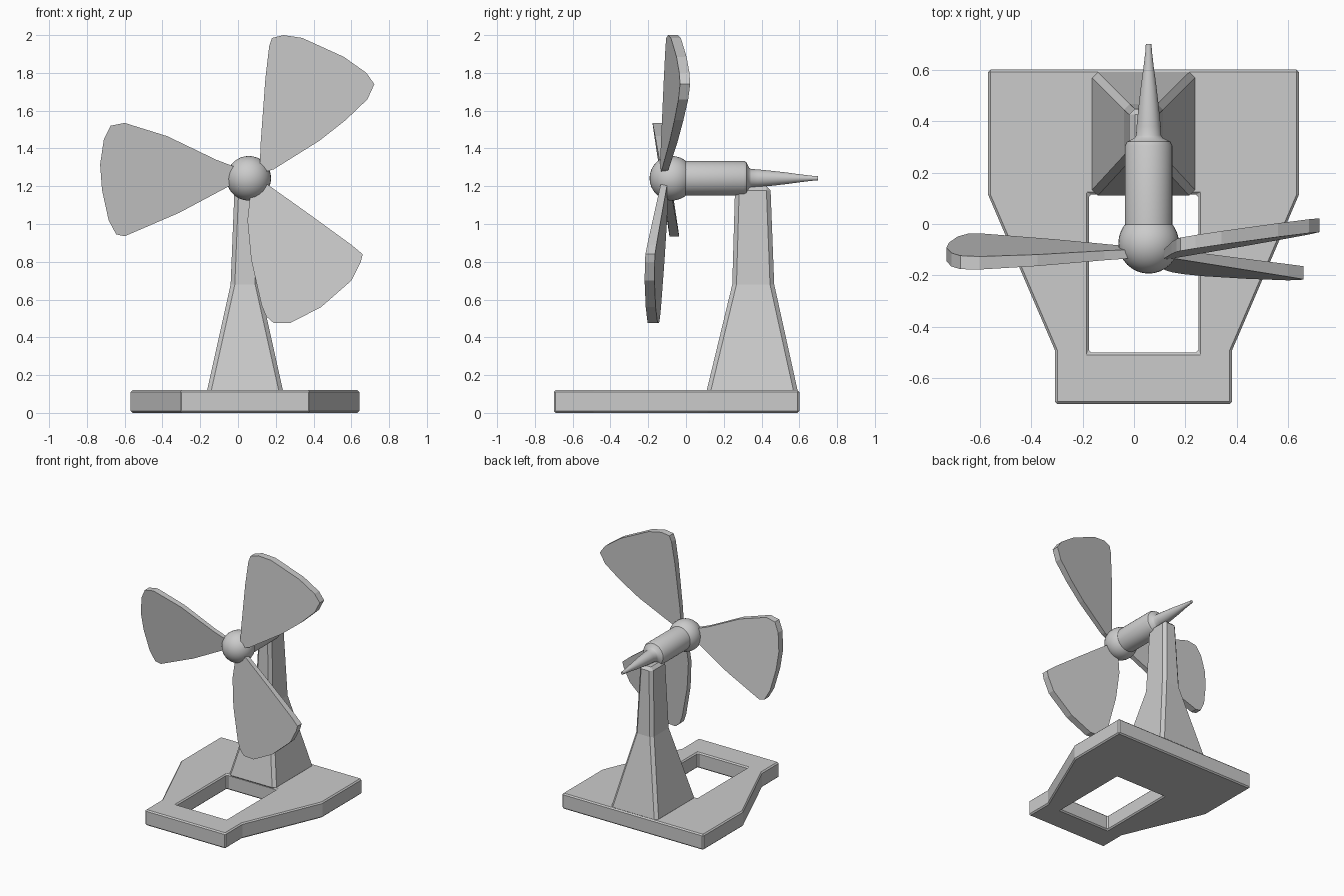
import bpy, bmesh, math
from mathutils import Matrix

if "Cube" in bpy.data.objects:
    bpy.data.objects.remove(bpy.data.objects["Cube"])

BASE_X, AXIS_X, AXIS_Z = 0.037, 0.057, 1.242


def finish(name, bm, bevel=0, smooth=None):
    bmesh.ops.recalc_face_normals(bm, faces=bm.faces)
    me = bpy.data.meshes.new(name)
    bm.to_mesh(me)
    bm.free()
    ob = bpy.data.objects.new(name, me)
    bpy.context.collection.objects.link(ob)
    if smooth:
        me.polygons.foreach_set("use_smooth", [True] * len(me.polygons))
        me.set_sharp_from_angle(angle=math.radians(smooth))
    if bevel:
        mod = ob.modifiers.new("chamfer", "BEVEL")
        mod.width, mod.segments = bevel, 1
        mod.limit_method = "ANGLE"
    return ob


# Base plate: wide rear slab, two tapering arms and a front bar around an opening
rear = [(-.605, .6), (-.605, .115), (-.213, .115), (.213, .115), (.605, .115), (.605, .6)]
arm = [(.213, .115), (.213, -.5), (.345, -.49), (.605, .115)]
front = [(-.213, -.5), (-.345, -.49), (-.345, -.7), (.345, -.7), (.345, -.49), (.213, -.5)]
bm = bmesh.new()
for poly in (rear, arm, [(-x, y) for x, y in reversed(arm)], front):
    bm.faces.new([bm.verts.new((BASE_X + x, y, 0)) for x, y in poly])
bmesh.ops.remove_doubles(bm, verts=bm.verts, dist=1e-4)
bmesh.ops.recalc_face_normals(bm, faces=bm.faces)
ext = bmesh.ops.extrude_face_region(bm, geom=bm.faces[:], use_keep_orig=True)
bmesh.ops.translate(bm, vec=(0, 0, .12),
                    verts=[g for g in ext["geom"] if isinstance(g, bmesh.types.BMVert)])
finish("base", bm, bevel=.014)

# Tower: stacked rectangular sections (z, half width, rear y, front y)
bm = bmesh.new()
rings = []
for z, w, y0, y1 in [(.10, .205, .105, .595), (.68, .076, .245, .467), (1.2, .055, .26, .447)]:
    rings.append([bm.verts.new((BASE_X + x, y, z))
                  for x, y in [(-w, y0), (w, y0), (w, y1), (-w, y1)]])
bm.faces.new(rings[0])
bm.faces.new(rings[-1])
for a, b in zip(rings, rings[1:]):
    for i in range(4):
        j = (i + 1) % 4
        bm.faces.new((a[i], a[j], b[j], b[i]))
finish("tower", bm, bevel=.022)

# Motor housing and tail spike: one profile turned about the y axis (radius, y)
profile = [(0, -.06), (.092, -.06), (.092, .305), (.085, .32), (.055, .335), (.049, .345),
           (.047, .38), (.040, .45), (.031, .53), (.020, .61), (.013, .67), (.011, .70), (0, .70)]
bm = bmesh.new()
pts = [bm.verts.new((AXIS_X + r, y, AXIS_Z)) for r, y in profile]
edges = [bm.edges.new(p) for p in zip(pts, pts[1:])]
bmesh.ops.spin(bm, geom=pts + edges, cent=(AXIS_X, 0, AXIS_Z), axis=(0, 1, 0),
               angle=2 * math.pi, steps=32)
bmesh.ops.remove_doubles(bm, verts=bm.verts, dist=1e-4)
finish("motor_and_tail", bm, smooth=35)

# Round hub
bm = bmesh.new()
bmesh.ops.create_uvsphere(bm, u_segments=32, v_segments=16, radius=.118,
                          matrix=Matrix.Translation((AXIS_X, -.075, AXIS_Z)))
finish("hub", bm, smooth=40)


# Blades: front outline laid on a pitched plane, given thickness
def blade(name, outline, depth):
    bm = bmesh.new()
    fronts, backs = [], []
    for x, z in outline:
        t = .016 + .013 * math.hypot(x - AXIS_X, z - AXIS_Z)
        y = depth(x, z)
        fronts.append(bm.verts.new((x, y - t, z)))
        backs.append(bm.verts.new((x, y + t, z)))
    bm.faces.new(fronts)
    bm.faces.new(backs[::-1])
    n = len(outline)
    for i in range(n):
        j = (i + 1) % n
        bm.faces.new((fronts[i], backs[i], backs[j], fronts[j]))
    finish(name, bm)


blade("blade_upper",
      [(.115, 1.30), (.12, 1.43), (.145, 1.77), (.165, 1.94), (.18, 1.985), (.24, 2.0),
       (.34, 1.985), (.56, 1.885), (.68, 1.80), (.722, 1.74), (.685, 1.66), (.57, 1.55),
       (.43, 1.44), (.19, 1.29), (.14, 1.275)],
      lambda x, z: -.12 + .158 * (x - .12) + .046 * (z - 1.3))
blade("blade_left",
      [(-.01, 1.30), (-.115, 1.34), (-.375, 1.465), (-.6, 1.535), (-.675, 1.52), (-.71, 1.45),
       (-.73, 1.315), (-.72, 1.18), (-.685, 1.02), (-.645, .945), (-.6, .935), (-.31, 1.06),
       (-.01, 1.22)],
      lambda x, z: -.107 - .15 * (z - 1.237))
blade("blade_lower",
      [(.07, 1.2), (.05, 1.02), (.07, .81), (.125, .57), (.15, .51), (.19, .475), (.275, .475),
       (.44, .56), (.60, .70), (.65, .80), (.66, .84), (.60, .89), (.38, 1.05), (.155, 1.21)],
      lambda x, z: -.11 - .096 * (x - .07) + .066 * (z - 1.19))
